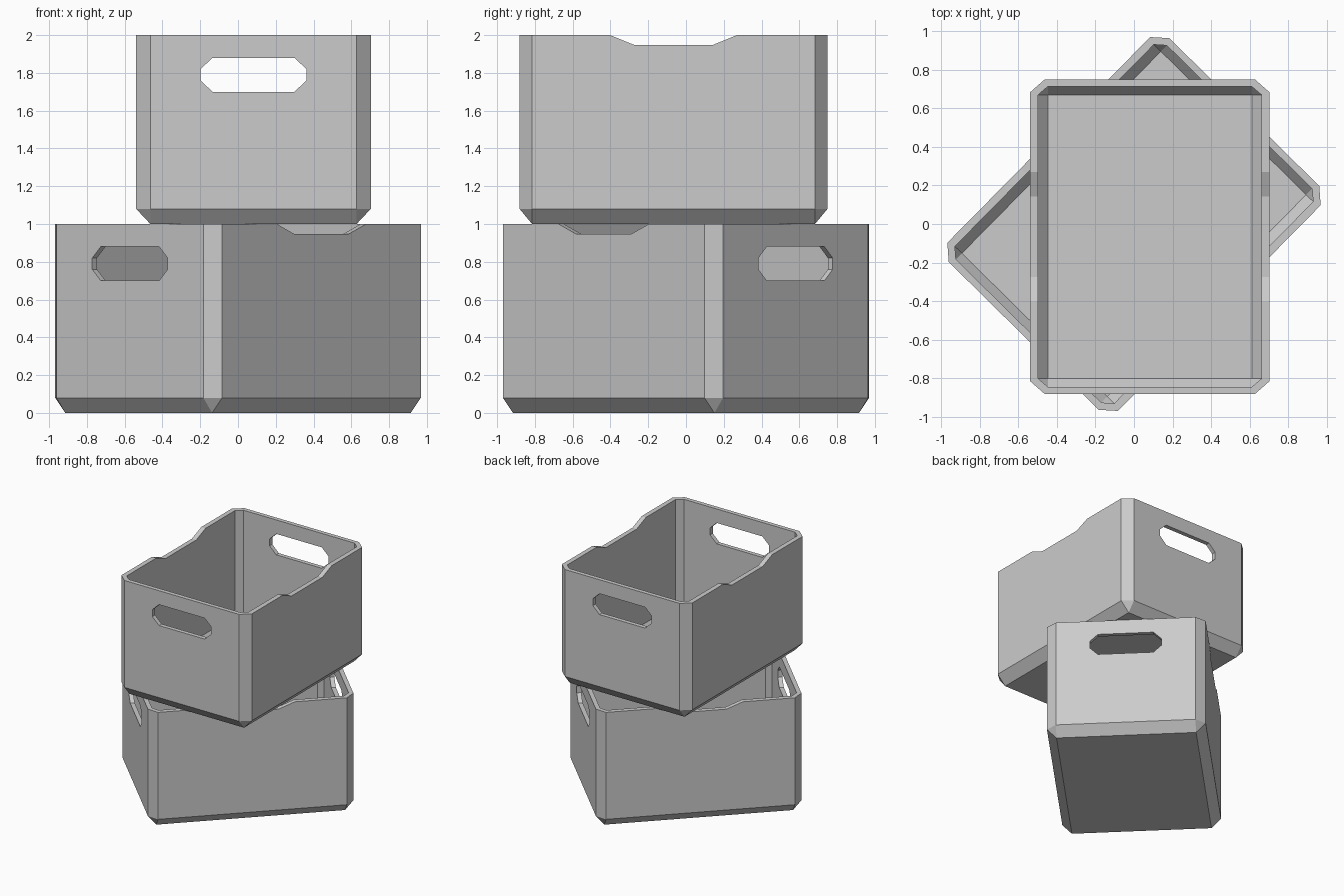
import bpy, bmesh, math

if "Cube" in bpy.data.objects:
    bpy.data.objects.remove(bpy.data.objects["Cube"])

plastic = bpy.data.materials.new("light_grey")
plastic.use_nodes = True
GREY = (0.6, 0.6, 0.6, 1)
plastic.diffuse_color = GREY
plastic.node_tree.nodes["Principled BSDF"].inputs["Base Color"].default_value = GREY

HX, HY, HEIGHT = 0.621, 0.815, 1.0     # half width, half length, height
CX, CY = 0.075, 0.066                  # corner cut along x and y


def octagon(hx, hy, cx, cy):
    """Rectangle with cut corners, counter-clockwise, two points per corner."""
    return [(hx, cy - hy), (hx, hy - cy), (hx - cx, hy), (cx - hx, hy),
            (-hx, hy - cy), (-hx, cy - hy), (cx - hx, -hy), (hx - cx, -hy)]


def ring(bm, hx, hy, cx, cy, z):
    return [bm.verts.new((x, y, z)) for x, y in octagon(hx, hy, cx, cy)]


def bridge(bm, a, b):
    for i in range(8):
        j = (i + 1) % 8
        bm.faces.new((a[i], a[j], b[j], b[i]))


def make_object(name, bm):
    bmesh.ops.recalc_face_normals(bm, faces=bm.faces)
    mesh = bpy.data.meshes.new(name)
    bm.to_mesh(mesh)
    bm.free()
    mesh.materials.append(plastic)
    obj = bpy.data.objects.new(name, mesh)
    bpy.context.collection.objects.link(obj)
    return obj


def prism(name, outline, axis, reach):
    """Extrude an outline of (across, z) points through the box along an axis."""
    bm = bmesh.new()
    place = (lambda u, z: (-reach, u, z)) if axis == 0 else (lambda u, z: (u, -reach, z))
    face = bm.faces.new([bm.verts.new(place(u, z)) for u, z in outline])
    out = bmesh.ops.extrude_face_region(bm, geom=[face])
    moved = [v for v in out["geom"] if isinstance(v, bmesh.types.BMVert)]
    shift = [0, 0, 0]
    shift[axis] = 2 * reach
    bmesh.ops.translate(bm, verts=moved, vec=shift)
    cutter = make_object(name, bm)
    cutter.hide_render = True
    return cutter


def crate(name, location, angle):
    bm = bmesh.new()
    # Outer shell, rim and hollow as a stack of cut-corner rings
    wx, wy = 0.041, 0.036
    ix, iy, kx, ky = HX - wx, HY - wy, 0.051, 0.044
    rings = [ring(bm, HX, HY, CX, CY, 0.08),
             ring(bm, HX, HY, CX, CY, HEIGHT),
             ring(bm, ix, iy, kx, ky, HEIGHT),
             ring(bm, ix, iy, kx, ky, 0.095)]
    for a, b in zip(rings, rings[1:]):
        bridge(bm, a, b)
    # Bevelled bottoms, outside and inside, ending in a square-cornered floor
    for edge, hx, hy, z in ((rings[0], HX - CX, HY - CY, 0),
                            (rings[-1], ix - kx, iy - ky, 0.04)):
        floor = [bm.verts.new((sx * hx, sy * hy, z))
                 for sx, sy in ((1, -1), (1, 1), (-1, 1), (-1, -1))]
        bm.faces.new(floor)
        for i in range(4):
            j = (i + 1) % 4
            bm.faces.new((edge[2 * i], edge[2 * i + 1], floor[j], floor[i]))
            bm.faces.new((edge[2 * i + 1], edge[2 * i + 2 - 8], floor[j]))
    obj = make_object(name, bm)

    # Hand holes through the short ends, dips in the long rims
    hole = [(x, z + 0.79) for x, z in octagon(0.28, 0.09, 0.063, 0.06)]
    dip = [(-0.208, 0.948), (0.208, 0.948), (0.336, HEIGHT),
           (0.336, 1.1), (-0.336, 1.1), (-0.336, HEIGHT)]
    bpy.context.view_layer.objects.active = obj
    for cutter in (prism("hand_hole_cutter", hole, 1, 1.2),
                   prism("rim_dip_cutter", dip, 0, 1.2)):
        mod = obj.modifiers.new("cut", "BOOLEAN")
        mod.operation = "DIFFERENCE"
        mod.solver = "EXACT"
        mod.object = cutter
        bpy.ops.object.modifier_apply(modifier=mod.name)
        bpy.data.objects.remove(cutter)
    obj.location = location
    obj.rotation_euler.z = math.radians(angle)


crate("lower_crate", (0, 0, 0), -44.6)
crate("upper_crate", (0.082, -0.066, HEIGHT), 0)
